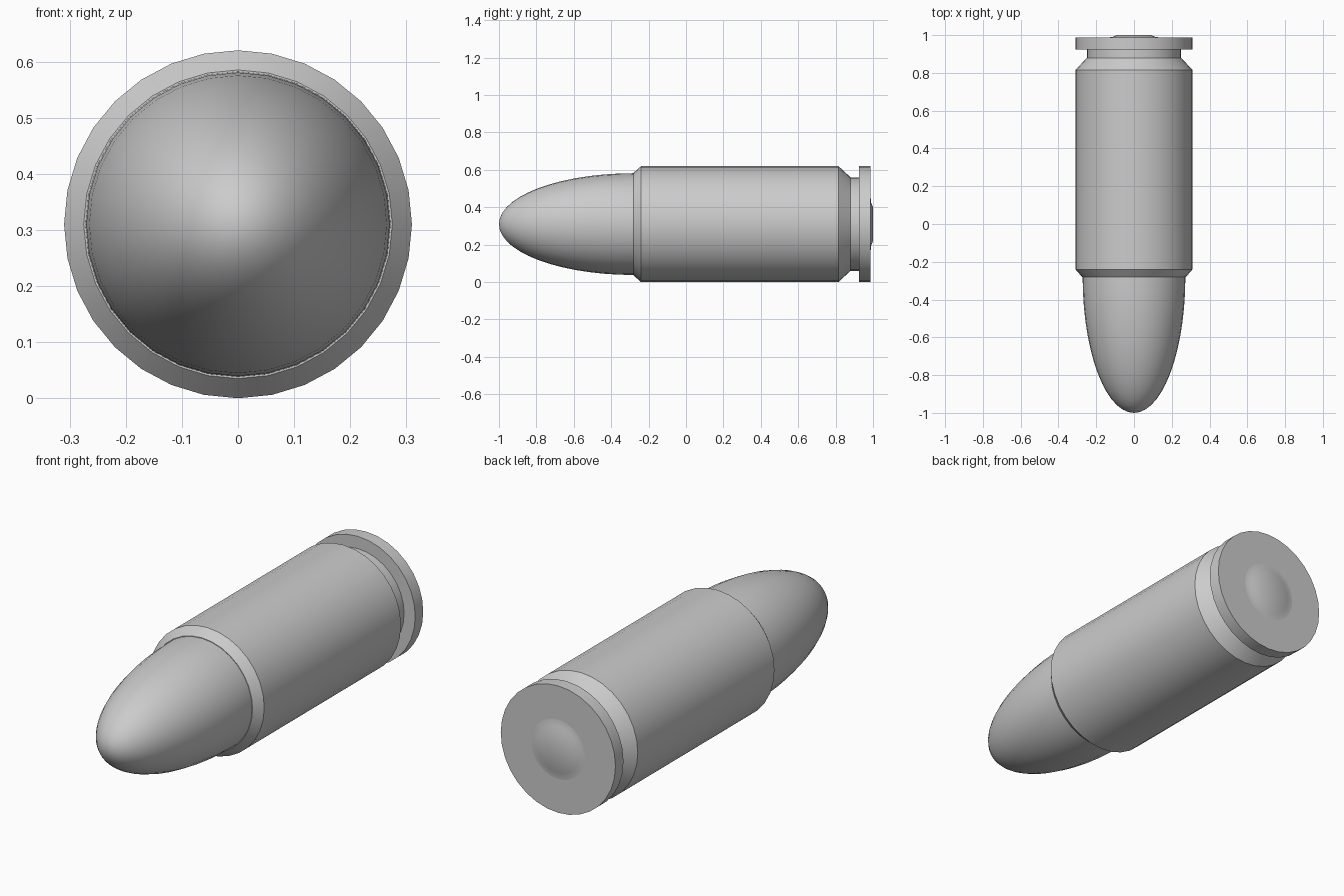
import bpy, bmesh, math
from mathutils import Vector

if "Cube" in bpy.data.objects:
    bpy.data.objects.remove(bpy.data.objects["Cube"], do_unlink=True)

SIDES = 32
R = 0.31  # case radius, also the height of the axis

metal = bpy.data.materials.new("grey_metal")
metal.use_nodes = True
GREY = (0.6, 0.6, 0.6, 1)
metal.diffuse_color = GREY
metal.node_tree.nodes["Principled BSDF"].inputs["Base Color"].default_value = GREY


def lathe(name, profile):
    """Revolve (y, radius) points about the long axis."""
    bm = bmesh.new()
    verts = [bm.verts.new((r, y, 0)) for y, r in profile]
    edges = [bm.edges.new(pair) for pair in zip(verts, verts[1:])]
    bmesh.ops.spin(bm, geom=verts + edges, cent=(0, 0, 0), axis=(0, 1, 0),
                   angle=math.tau, steps=SIDES, use_duplicate=False)
    bmesh.ops.remove_doubles(bm, verts=bm.verts, dist=0.0001)
    bmesh.ops.recalc_face_normals(bm, faces=bm.faces)
    mesh = bpy.data.meshes.new(name)
    bm.to_mesh(mesh)
    bm.free()
    mesh.materials.append(metal)
    obj = bpy.data.objects.new(name, mesh)
    obj.location = Vector((0, 0, R))
    bpy.context.collection.objects.link(obj)
    bpy.ops.object.select_all(action="DESELECT")
    obj.select_set(True)
    bpy.context.view_layer.objects.active = obj
    bpy.ops.object.shade_smooth_by_angle(angle=math.radians(30))
    return obj


# Rounded projectile: half an ellipse, seated in the case mouth
nose = []
for i in range(15):
    a = math.radians(90) * i / 14
    nose.append((-0.28 - 0.72 * math.cos(a), 0.272 * math.sin(a)))
lathe("projectile", nose + [(-0.22, 0.272), (-0.22, 0)])

# Case: chamfered mouth, straight body, extractor groove and rim
lathe("case", [(-0.28, 0), (-0.28, 0.275), (-0.24, R), (0.815, R),
               (0.88, 0.25), (0.925, 0.25), (0.925, R), (0.987, R), (0.987, 0)])

# Primer: low ring with a raised bevelled button
lathe("primer", [(0.98, 0), (0.98, 0.145), (0.987, 0.145), (0.99, 0.115),
                 (1.0, 0.09), (1.0, 0)])
